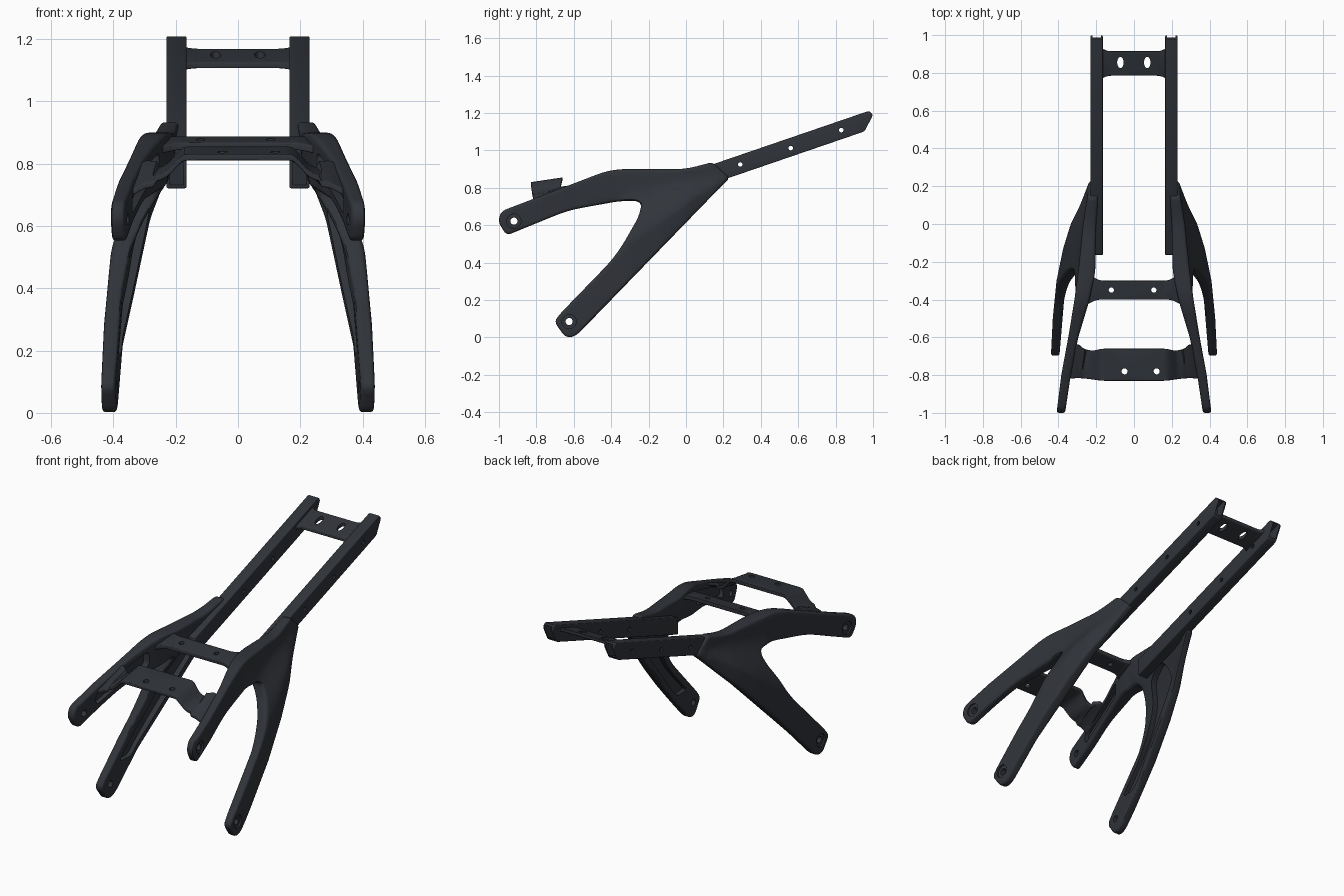
import bpy, bmesh, math
from mathutils import Vector

if "Cube" in bpy.data.objects:
    bpy.data.objects.remove(bpy.data.objects["Cube"])

DARK = bpy.data.materials.new("dark_metal")
DARK.diffuse_color = (0.03, 0.034, 0.042, 1)
DARK.use_nodes = True
DARK.node_tree.nodes["Principled BSDF"].inputs["Base Color"].default_value = DARK.diffuse_color


def rounded(corners, n=5):
    """Closed outline from (u, v, radius) corners."""
    out = []
    for i, (u, v, r) in enumerate(corners):
        p = Vector((u, v))
        a = Vector(corners[i - 1][:2]) - p
        b = Vector(corners[(i + 1) % len(corners)][:2]) - p
        p0 = p + a.normalized() * min(r, a.length * 0.45)
        p1 = p + b.normalized() * min(r, b.length * 0.45)
        for k in range(n + 1):
            t = k / n
            out.append(p0 * (1 - t) ** 2 + p * 2 * t * (1 - t) + p1 * t * t)
    return out


def disc(u, v, ru, rv=None, n=24):
    rv = rv or ru
    return [(u + ru * math.cos(2 * math.pi * k / n), v + rv * math.sin(2 * math.pi * k / n)) for k in range(n)]


def prism(name, pts, axis, a, b, bevel=0):
    """Extrude an outline along x (points are y,z) or z (points are x,y)."""
    bm = bmesh.new()
    co = (lambda p, h: (h, p[0], p[1])) if axis == 0 else (lambda p, h: (p[0], p[1], h))
    lo = [bm.verts.new(co(p, a)) for p in pts]
    hi = [bm.verts.new(co(p, b)) for p in pts]
    bm.faces.new(lo)
    bm.faces.new(hi)
    for i in range(len(pts)):
        bm.faces.new((lo[i - 1], lo[i], hi[i], hi[i - 1]))
    bmesh.ops.recalc_face_normals(bm, faces=bm.faces)
    if bevel:
        rim = [e for e in bm.edges if abs(e.verts[0].co[axis] - e.verts[1].co[axis]) < 1e-6]
        bmesh.ops.bevel(bm, geom=rim, offset=bevel, segments=3, profile=0.5, affect='EDGES')
    me = bpy.data.meshes.new(name)
    bm.to_mesh(me)
    bm.free()
    ob = bpy.data.objects.new(name, me)
    bpy.context.collection.objects.link(ob)
    me.materials.append(DARK)
    return ob


def cut(ob, *cutters):
    bpy.context.view_layer.objects.active = ob
    for c in cutters:
        m = ob.modifiers.new("cut", 'BOOLEAN')
        m.operation, m.solver, m.object = 'DIFFERENCE', 'EXACT', c
        bpy.ops.object.modifier_apply(modifier=m.name)
        bpy.data.objects.remove(c)


def warp(ob, fn, step, axes):
    """Slice the mesh finely along the given axes, then move each vertex."""
    bm = bmesh.new()
    bm.from_mesh(ob.data)
    bmesh.ops.triangulate(bm, faces=bm.faces)
    for ax in axes:
        no = Vector((ax == 0, ax == 1, ax == 2))
        for k in range(math.floor(-1.1 / step), math.ceil(1.3 / step)):
            bmesh.ops.bisect_plane(bm, geom=bm.verts[:] + bm.edges[:] + bm.faces[:],
                                   plane_co=no * (k + 0.37) * step, plane_no=no, dist=1e-5)
    for v in bm.verts:
        v.co = fn(*v.co)
    bm.to_mesh(ob.data)
    bm.free()


def finish(ob, mirror=False):
    bpy.ops.object.select_all(action='DESELECT')
    ob.select_set(True)
    bpy.context.view_layer.objects.active = ob
    bpy.ops.object.shade_smooth_by_angle(angle=math.radians(35))
    if mirror:
        ob.modifiers.new("mirror", 'MIRROR')


def interp(table, t):
    if t <= table[0][0]:
        return table[0][1]
    for (a, va), (b, vb) in zip(table, table[1:]):
        if t <= b:
            return va + (vb - va) * (t - a) / (b - a)
    return table[-1][1]


# forked side plates: flat outline, pockets and bolt holes, then bent outwards
T = 0.06
fork = prism("side_fork", rounded([
    (-0.988, 0.675, .03), (-0.40, 0.90, .08), (0, 0.90, .06), (0.14, 0.937, .02), (0.235, 0.852, .03),
    (0.2, 0.82, .02), (-0.59, 0.005, .05), (-0.645, 0.0, .03), (-0.705, 0.085, .03), (-0.67, 0.13, .03),
    (-0.37, 0.44, .1), (-0.25, 0.65, .05), (-0.235, 0.73, .07), (-0.35, 0.73, .05), (-0.63, 0.68, .08),
    (-0.96, 0.545, .03), (-1.005, 0.62, .03)]), 0, 0, T, bevel=0.014)
cutters = [
    prism("lower_pocket", rounded([(-.555, .19, .03), (-.455, .19, .03), (-.225, .43, .1), (-.01, .66, .05),
                                   (-.03, .79, .05), (-.16, .72, .05), (-.2, .62, .05), (-.32, .43, .1)]), 0, -1, T * .5),
    prism("upper_pocket", rounded([(-.83, .70, .03), (-.83, .635, .03), (-.62, .715, .05), (-.46, .75, .03),
                                   (-.46, .84, .03)]), 0, -1, T * .5)]
for y, z in ((-.92, .622), (-.625, .085)):
    cutters += [prism("bolt_seat", disc(y, z, .038), 0, T - .012, 1),
                prism("bolt_hole", disc(y, z, .019), 0, -1, 1)]
cut(fork, *cutters)

UP_OUT = [(-1, .41), (-.8, .385), (-.6, .348), (-.4, .315), (-.25, .295), (0, .27), (.23, .233)]
UP_IN = [(-1, .365), (-.8, .335), (-.6, .295), (-.4, .235), (-.25, .205), (0, .20), (.23, .185)]
LOW_OUT = [(-.7, .44), (-.5, .43), (-.3, .41), (-.13, .375), (0, .335), (.1, .285), (.23, .235)]
LOW_IN = [(-.7, .395), (-.4, .37), (-.25, .335), (0, .28), (.23, .19)]


def bend_fork(x, y, z):
    base = .615 + 1.026 * y
    s = (z - base) / max(.08, min(.9 - base, .6))
    s = max(0, min(1, (s - .3) / .55))
    s = s * s * (3 - 2 * s)
    outer = interp(UP_OUT, y) * s + interp(LOW_OUT, y) * (1 - s)
    inner = interp(UP_IN, y) * s + interp(LOW_IN, y) * (1 - s)
    return Vector((inner + (outer - inner) * x / T, y, z))


warp(fork, bend_fork, 0.035, (1, 2))
finish(fork, mirror=True)

# straight hollow rails with side holes
rail = prism("rail", rounded([(.98, 1.212, .01), (1.0, 1.19, .01), (.955, 1.102, .01),
                              (-.165, .718, .01), (-.165, .82, .01)], 2), 0, .165, .23, bevel=.005)
cut(rail, prism("rail_bore", [(1.2, 1.275), (1.2, 1.198), (-.4, .651), (-.4, .728)], 0, .175, .22),
    *[prism("rail_hole", disc(y, z, .012, n=16), 0, 0, 1) for y, z in ((.29, .925), (.56, 1.012), (.83, 1.108))])
finish(rail, mirror=True)


def crossbar(name, half, thick, holes, shape):
    """Mirrored plate outline with drilled holes, lifted by shape(x, y)."""
    full = half + [(-x, y, r) for x, y, r in reversed(half)]
    bar = prism(name, rounded(full, 4), 2, -thick / 2, thick / 2, bevel=.004)
    cut(bar, *[prism("hole", disc(x, y, rx, ry), 2, -1, 1) for x, y, rx, ry in holes])
    warp(bar, lambda x, y, z: Vector((x, y, z + shape(abs(x), y))), .02, (0,))
    finish(bar)


# rear plate between the rails
crossbar("rear_crossbar", [(.14, .915, .02), (.18, .935, .01), (.18, .765, .01), (.14, .785, .02)], .02,
         [(-.072, .855, .017, .03), (.07, .855, .017, .03)],
         lambda x, y: 1.138 + .342 * (y - .85))

# middle plate between the forks
crossbar("middle_crossbar", [(.19, -.30, .03), (.25, -.25, .02), (.255, -.43, .02), (.2, -.40, .03)], .024,
         [(-.12, -.35, .014, .014), (.105, -.35, .014, .014)],
         lambda x, y: .866 + .2 * (y + .35) - .12 * max(0, x - .19))

# raised front bracket standing on the upper arms
STEP = [(0, .832), (.165, .832), (.18, .828), (.225, .78), (.245, .768), (.30, .755), (.34, .735)]
crossbar("front_bracket", [(.17, -.66, .02), (.22, -.672, .02), (.27, -.66, .02), (.29, -.635, .02), (.335, -.645, .02),
                           (.345, -.82, .02), (.30, -.815, .02), (.24, -.82, .02), (.17, -.83, .02)], .02,
         [(-.05, -.78, .016, .016), (.12, -.78, .016, .016)],
         lambda x, y: interp(STEP, x) + .15 * (y + .75) + (.25 * (y + .75) if x > .26 else 0))
